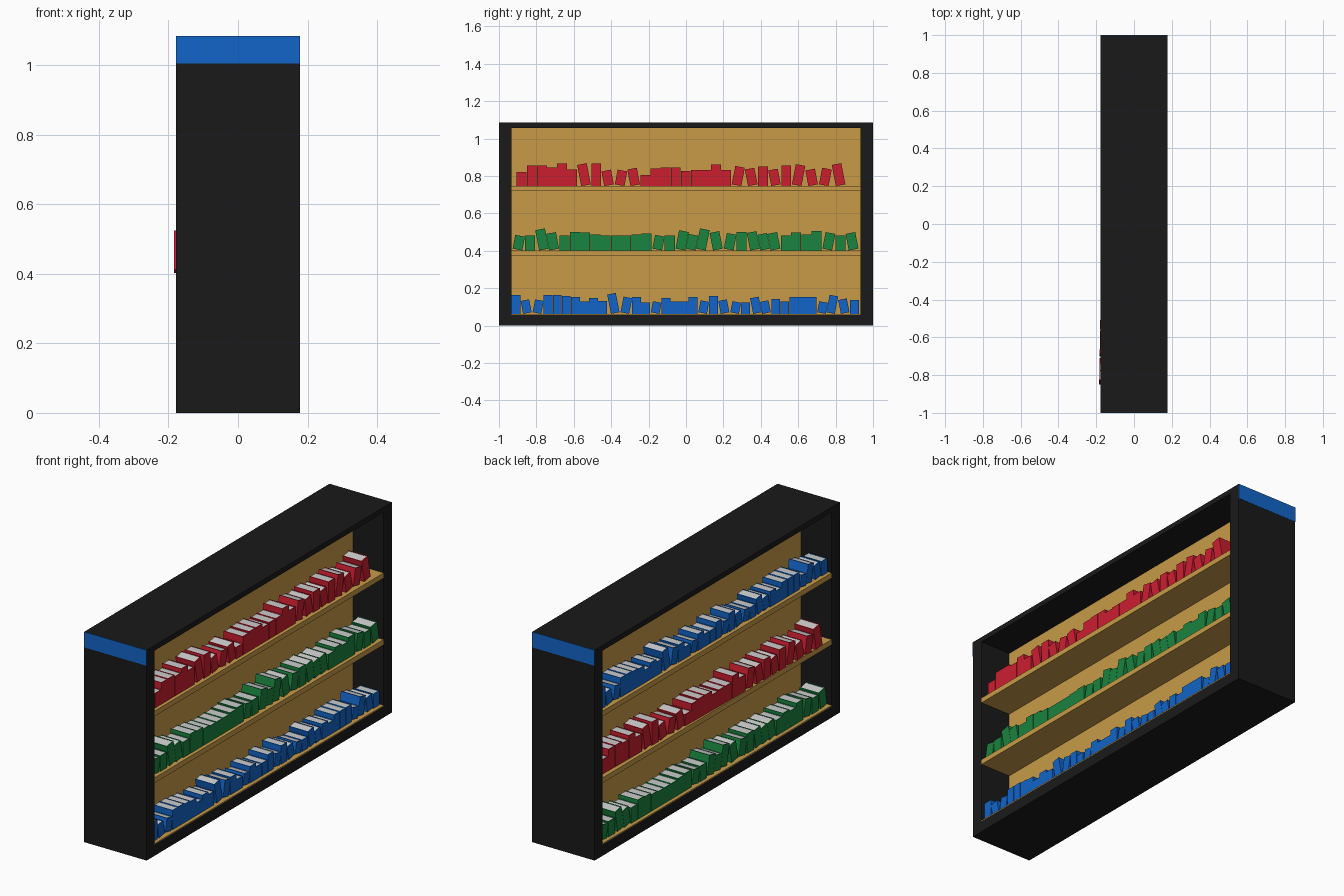
import bpy, bmesh, math
from mathutils import Matrix, Vector

if "Cube" in bpy.data.objects:
    bpy.data.objects.remove(bpy.data.objects["Cube"])


def material(name, rgb):
    m = bpy.data.materials.new(name)
    m.diffuse_color = (*rgb, 1)
    m.use_nodes = True
    m.node_tree.nodes["Principled BSDF"].inputs["Base Color"].default_value = m.diffuse_color
    return m


BLACK = material("black", (0.01, 0.01, 0.01))
WOOD = material("wood", (0.58, 0.33, 0.065))
RED = material("red", (0.6, 0.013, 0.03))
GREEN = material("green", (0.01, 0.23, 0.05))
BLUE = material("blue", (0.006, 0.13, 0.58))
PAPER = material("paper", (0.8, 0.8, 0.8))


def add_box(bm, lo, hi, mat_index=0, transform=Matrix()):
    lo, hi = Vector(lo), Vector(hi)
    place = Matrix.Translation((lo + hi) / 2) @ Matrix.Diagonal((*(hi - lo), 1))
    verts = bmesh.ops.create_cube(bm, size=1, matrix=transform @ place)["verts"]
    for f in {f for v in verts for f in v.link_faces}:
        f.material_index = mat_index


def finish(name, bm, mats):
    mesh = bpy.data.meshes.new(name)
    bm.to_mesh(mesh)
    bm.free()
    for m in mats:
        mesh.materials.append(m)
    obj = bpy.data.objects.new(name, mesh)
    bpy.context.collection.objects.link(obj)
    return obj


def box(name, lo, hi, mat):
    bm = bmesh.new()
    add_box(bm, lo, hi)
    return finish(name, bm, [mat])


# Black case
D, IN = 0.178, 0.933
for side, name in ((-1, "front"), (1, "back")):
    y0, y1 = sorted((side * IN, side * 0.999))
    box(name + "_end_panel", (-D, y0, 0), (D, y1, 1.085), BLACK)
    # Blue sign strip at the top of each end
    y0, y1 = sorted((side * 0.998, side * 1.0))
    box(name + "_sign_strip", (-D, y0, 1.005), (D, y1, 1.085), BLUE)
box("top_panel", (-D, -IN, 1.058), (D, IN, 1.085), BLACK)
box("base", (-D, -IN, 0), (D, IN, 0.058), BLACK)

# Wooden divider, floor and shelves
box("divider", (-0.004, -IN, 0.058), (0.004, IN, 1.058), WOOD)
SHELF_TOPS = (0.063, 0.402, 0.746)
box("floor_board", (-D, -IN, 0.058), (D, IN, SHELF_TOPS[0]), WOOD)
for name, z in zip(("lower_shelf", "upper_shelf"), SHELF_TOPS[1:]):
    box(name, (-D, -IN, z - 0.027), (D, IN, z), WOOD)


# Row of books: each pose character is one book (upright or leaning), heights in 1/100
LEAN = math.radians(11)
BACK, SPINE, COVER = 0.05, 0.16, 0.004


def book_row(name, mat, z, start, end, poses, heights, flip=False, tilt=0.0):
    bm = bmesh.new()
    s, c, n = math.sin(LEAN), math.cos(LEAN), len(poses)
    tall = [h / 100 for h in heights]
    before = [tall[i] * s if p == "\\" and (i == 0 or poses[i - 1] != "\\") else 0
              for i, p in enumerate(poses)]
    after = [tall[i] * s if p == "/" and (i == n - 1 or poses[i + 1] != "/") else 0
             for i, p in enumerate(poses)]
    slot = (end - start - sum(before) - sum(after)) / n
    y = start
    for i, (p, h) in enumerate(zip(poses, tall)):
        y += before[i]
        w = slot * (1 if p == "|" else c) - 0.001
        # Lean about the bottom corner that rests on the shelf
        if p == "/":
            t = Matrix.Translation((0, y + slot, 0)) @ Matrix.Rotation(-LEAN, 4, "X") \
                @ Matrix.Translation((0, -w, 0))
        else:
            t = Matrix.Translation((0, y, 0)) @ Matrix.Rotation(LEAN if p == "\\" else 0, 4, "X")
        add_box(bm, (BACK, 0, 0), (SPINE, COVER, h), 0, t)
        add_box(bm, (BACK, w - COVER, 0), (SPINE, w, h), 0, t)
        add_box(bm, (SPINE - COVER, COVER, 0), (SPINE, w - COVER, h), 0, t)
        add_box(bm, (BACK + 0.003, COVER, 0.002), (SPINE - COVER, w - COVER, h - 0.002), 1, t)
        y += slot + after[i]
    obj = finish(name, bm, [mat, PAPER])
    obj.location.z = z
    obj.rotation_euler.z = (math.pi if flip else 0) + tilt
    return obj


RED_ROW = (-0.905, 0.855, "||||||\\|\\/\\|||||||||/\\|\\|/\\/\\",
           [7.5, 11, 11, 10, 12, 9, 11.5, 12, 8, 8, 9, 6, 9.5, 10, 10, 8, 8.5, 8.5, 11.5, 8.5,
            10, 9, 10.5, 8.5, 11, 11, 8.5, 9, 11.5])
GREEN_ROW = (-0.93, 0.925, "/|\\\\|||||||||/|///\\/|\\\\\\||||/|\\",
             [7.5, 8, 11, 9, 8, 10, 9.5, 8.5, 8, 8, 8, 8.5, 9, 7.5, 8, 10, 8, 11, 9.5, 8.5,
              10, 9.5, 8.5, 9, 8, 9.5, 8.5, 10.5, 9, 8, 9])
BLUE_ROW = (-0.933, 0.925, "|\\/|||||||\\/||/||||/|\\/|\\\\|||||//\\|",
            [10, 7, 7, 10, 10, 9.5, 9, 6.5, 8.5, 7, 10.5, 8.5, 9, 6, 6, 8.5, 6.5, 6.5, 9, 6.5,
             9.5, 7, 6, 6, 8.5, 6.5, 8, 6.5, 9, 9, 9, 6, 9.5, 7.5, 7.5])

low, mid, high = SHELF_TOPS
# Right-hand side
book_row("red_books_right", RED, high, *RED_ROW)
book_row("green_books_right", GREEN, mid, *GREEN_ROW)
book_row("blue_books_right", BLUE, low, *BLUE_ROW)
# Left-hand side: same rows turned around, on different shelves
book_row("blue_books_left", BLUE, high, *BLUE_ROW, flip=True)
left_red = book_row("red_books_left", RED, mid, *RED_ROW, flip=True, tilt=-0.017)
left_red.location.x = -0.01
book_row("green_books_left", GREEN, low, *GREEN_ROW, flip=True)
